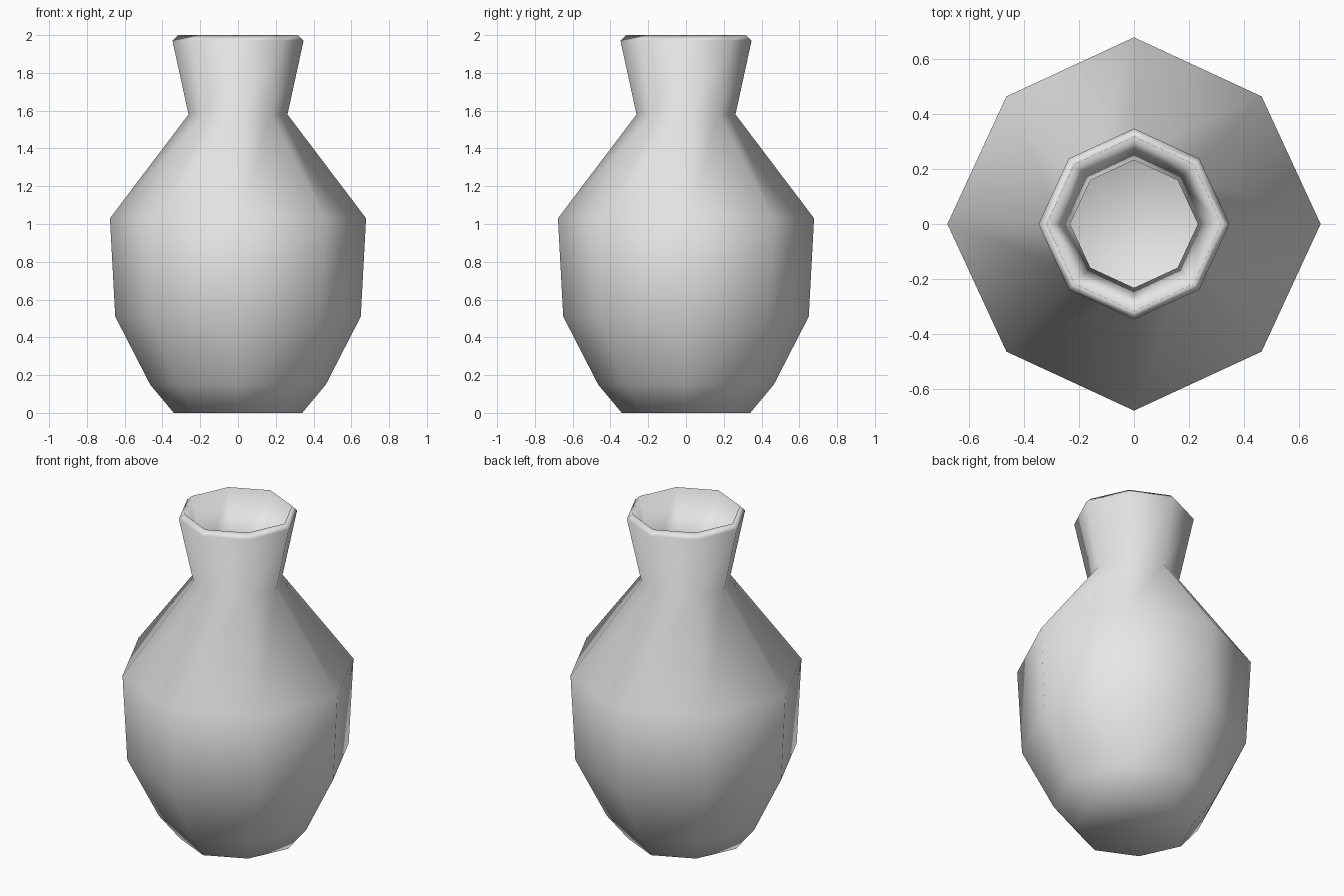
import bpy
import bmesh
from math import sin, cos, pi

if "Cube" in bpy.data.objects:
    bpy.data.objects.remove(bpy.data.objects["Cube"], do_unlink=True)

SIDES = 8
DIAGONAL = 0.967  # diagonal corners sit slightly inside the axis corners

# Radius and height, up the outside, over the lip and down the inside
profile = [(0.34, 0), (0.465, 0.15), (0.65, 0.51), (0.678, 1.03),
           (0.262, 1.58), (0.347, 1.97), (0.317, 2.0),
           (0.232, 1.57), (0.638, 1.02), (0.613, 0.52),
           (0.44, 0.18), (0.32, 0.04)]

# Grey clay
clay = bpy.data.materials.new("grey_clay")
clay.use_nodes = True
colour = (0.8, 0.8, 0.8, 1)
clay.diffuse_color = colour
clay.node_tree.nodes["Principled BSDF"].inputs["Base Color"].default_value = colour


def add_ring(bm, radius, z):
    ring = []
    for i in range(SIDES):
        a = 2 * pi * i / SIDES
        r = radius * (DIAGONAL if i % 2 else 1)
        ring.append(bm.verts.new((r * cos(a), r * sin(a), z)))
    return ring


# Hollow vase body with neck and lip
bm = bmesh.new()
rings = [add_ring(bm, r, z) for r, z in profile]
for low, high in zip(rings, rings[1:]):
    for i in range(SIDES):
        j = (i + 1) % SIDES
        bm.faces.new((low[i], low[j], high[j], high[i]))

# Outer base and inner floor
bm.faces.new(list(reversed(rings[0])))
bm.faces.new(rings[-1])
bmesh.ops.recalc_face_normals(bm, faces=bm.faces)
for face in bm.faces:
    face.smooth = True

mesh = bpy.data.meshes.new("vase")
bm.to_mesh(mesh)
bm.free()
mesh.materials.append(clay)
vase = bpy.data.objects.new("vase", mesh)
bpy.context.collection.objects.link(vase)
